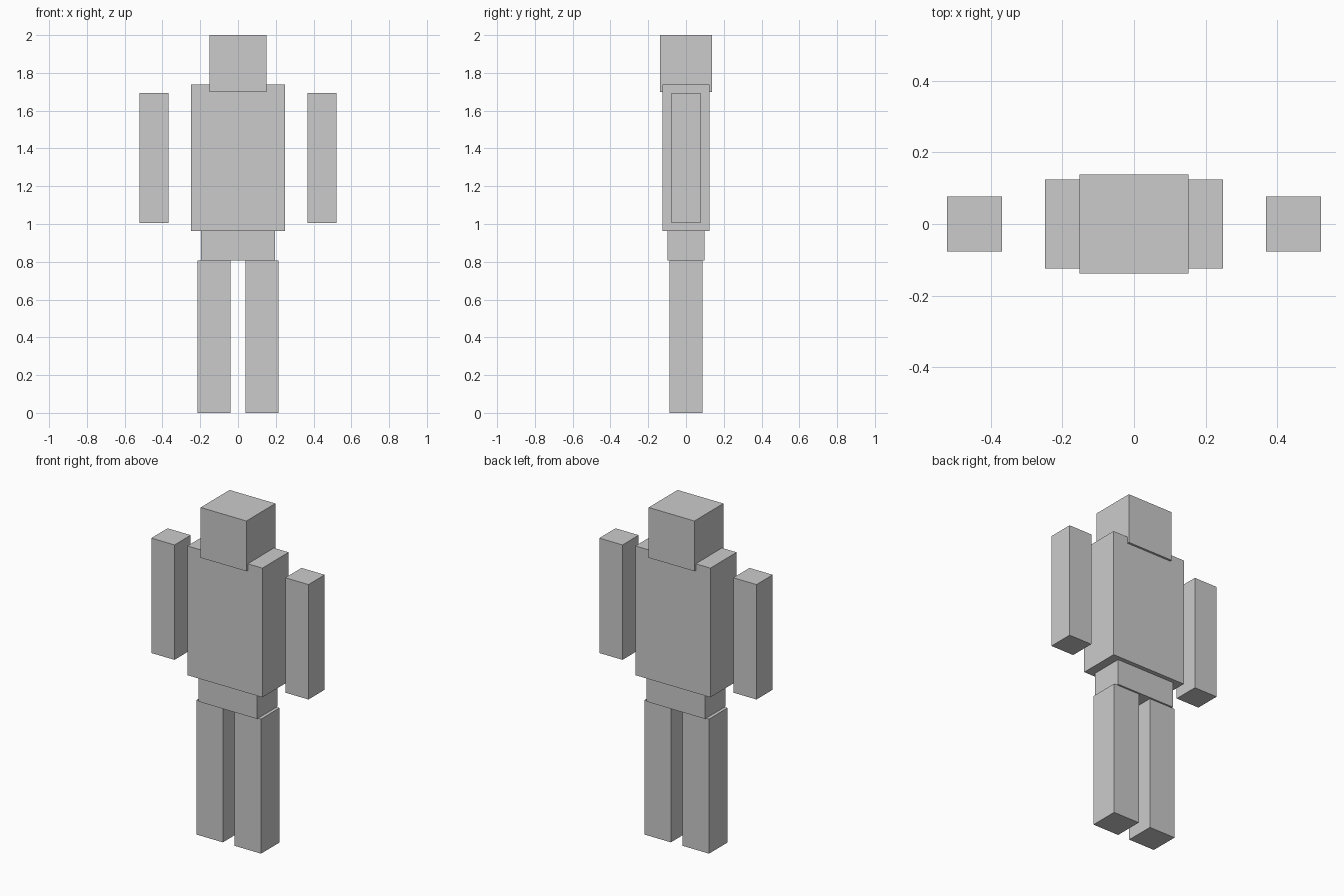
import bpy

if "Cube" in bpy.data.objects:
    bpy.data.objects.remove(bpy.data.objects["Cube"])


def box(name, cx, width, depth, z0, z1):
    """Axis-aligned block centred on y = 0, spanning z0 to z1."""
    bpy.ops.mesh.primitive_cube_add(size=1, location=(cx, 0, (z0 + z1) / 2))
    obj = bpy.context.object
    obj.name = name
    obj.scale = (width, depth, z1 - z0)
    bpy.ops.object.transform_apply(location=False, rotation=False, scale=True)
    return obj


# Central body blocks; the head sinks slightly into the torso
box("head", 0, 0.304, 0.275, 1.698, 2.0)
box("torso", 0, 0.498, 0.249, 0.962, 1.738)
box("pelvis", 0, 0.39, 0.196, 0.808, 0.962)

# Mirrored limbs
for side, s in (("left", 1), ("right", -1)):
    box(side + "_arm", s * 0.445, 0.154, 0.154, 1.004, 1.694)
    box(side + "_leg", s * 0.127, 0.175, 0.175, 0.0, 0.808)
